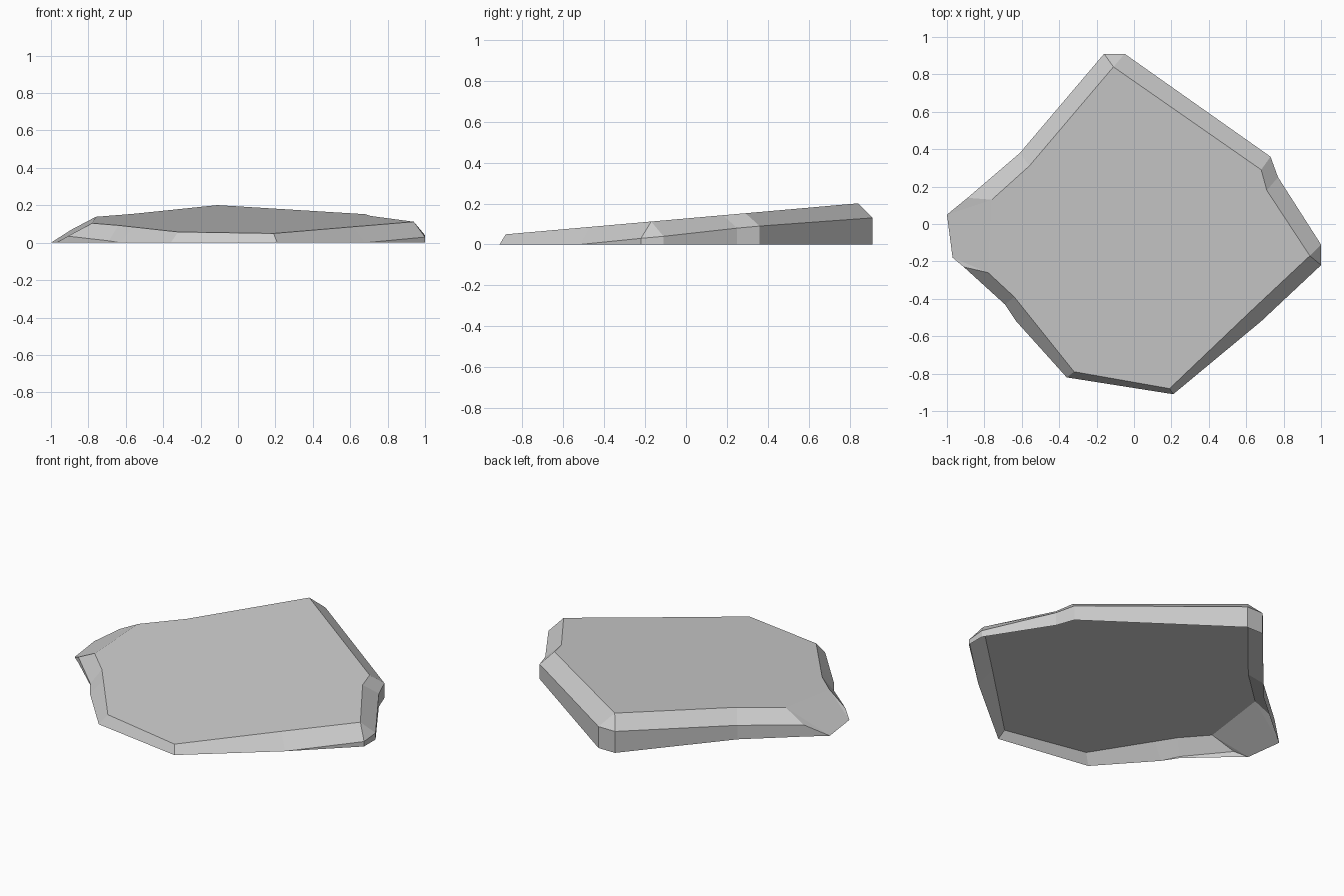
import bpy
import bmesh

cube = bpy.data.objects.get("Cube")
if cube:
    bpy.data.objects.remove(cube, do_unlink=True)

# One stone-grey material
stone = bpy.data.materials.new("stone_grey")
stone.use_nodes = True
grey = (0.6, 0.6, 0.6, 1.0)
stone.diffuse_color = grey
stone.node_tree.nodes["Principled BSDF"].inputs["Base Color"].default_value = grey

# Stations clockwise: outer x, outer y, shoulder height, top rim x, top rim y
stations = [
    (-.16, .91, .13, -.11, .84),
    (-.05, .91, .13, -.11, .84),
    (.73, .36, .09, .68, .29),
    (.77, .25, .08, .71, .18),
    (1, -.11, .04, .94, -.17),
    (1, -.22, .03, .94, -.17),
    (.68, -.52, 0, .62, -.47),
    (.21, -.91, 0, .19, -.88),
    (-.36, -.82, 0, -.32, -.79),
    (-.63, -.52, 0, -.56, -.49),
    (-.69, -.43, .01, -.64, -.39),
    (-.91, -.23, .035, -.78, -.26),
    (-.97, -.18, 0, -.78, -.26),
    (-1, .05, 0, -.76, .13),
    (-.89, .14, .07, -.76, .13),
    (-.61, .38, .085, -.56, .31),
]


def top_height(y):
    """Height of the gently tilted top plane."""
    return .127 + .088 * y


bm = bmesh.new()
ground, shoulder, rim = [], [], []
for ox, oy, height, ix, iy in stations:
    ground.append(bm.verts.new((ox, oy, 0)))
    shoulder.append(bm.verts.new((ox, oy, height)))
    rim.append(bm.verts.new((ix, iy, top_height(iy))))

# Walls and chamfer, then the top; the underside is open
for lower, upper in ((ground, shoulder), (shoulder, rim)):
    for i in range(len(stations)):
        j = (i + 1) % len(stations)
        bm.faces.new((lower[i], upper[i], upper[j], lower[j]))
bm.faces.new(rim[::-1])

# Merge the corners where walls or chamfers run out
bmesh.ops.remove_doubles(bm, verts=bm.verts[:], dist=.001)

mesh = bpy.data.meshes.new("rock_slab")
bm.to_mesh(mesh)
bm.free()
mesh.materials.append(stone)
slab = bpy.data.objects.new("rock_slab", mesh)
bpy.context.collection.objects.link(slab)
